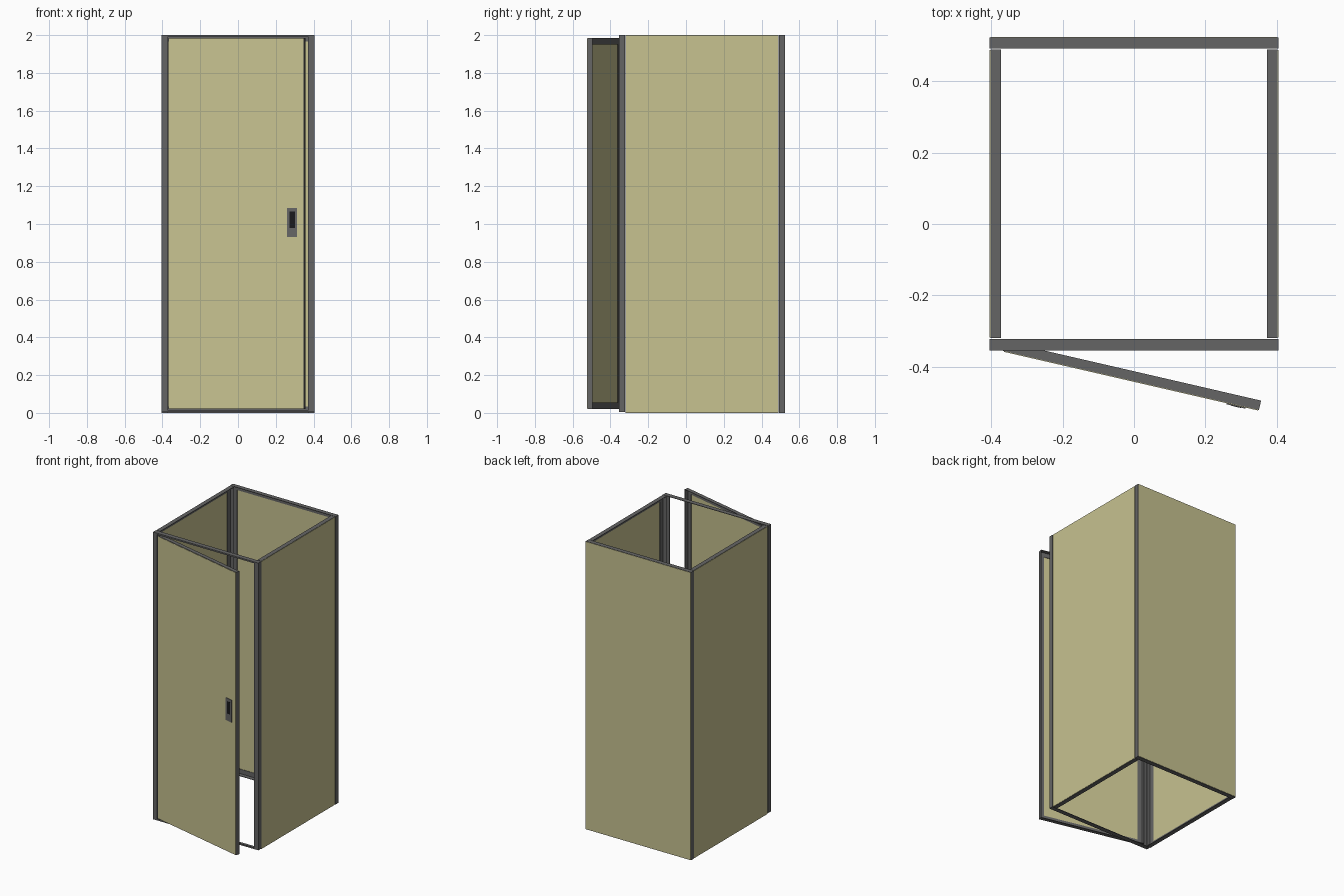
import bpy, bmesh, math
from mathutils import Matrix

if "Cube" in bpy.data.objects:
    bpy.data.objects.remove(bpy.data.objects["Cube"])

T = 0.003       # steel thickness
SKIN = 0.002    # sheet thickness


def material(name, rgb):
    m = bpy.data.materials.new(name)
    m.diffuse_color = (*rgb, 1)
    m.use_nodes = True
    m.node_tree.nodes["Principled BSDF"].inputs["Base Color"].default_value = m.diffuse_color
    return m


STEEL = material("dark_steel", (0.13, 0.13, 0.13))
KHAKI = material("khaki_sheet", (0.57, 0.54, 0.28))
BLACK = material("black_recess", (0.01, 0.01, 0.012))


def finish(name, bm, mat, matrix):
    bmesh.ops.recalc_face_normals(bm, faces=bm.faces)
    me = bpy.data.meshes.new(name)
    bm.to_mesh(me)
    bm.free()
    me.materials.append(mat)
    ob = bpy.data.objects.new(name, me)
    ob.matrix_world = matrix
    bpy.context.collection.objects.link(ob)
    return ob


def box(name, lo, hi, mat, matrix):
    bm = bmesh.new()
    bmesh.ops.create_cube(bm, size=1)
    for v in bm.verts:
        v.co = [(a + b) / 2 + c * (b - a) for a, b, c in zip(lo, hi, v.co)]
    return finish(name, bm, mat, matrix)


def angle_frame(name, w, h, depth, y0, leg_x, leg_z, matrix):
    """Mitred rectangle of L-section steel, flange at the outer face."""
    profile = [(0, y0), (1, y0), (1, y0 + T), (None, y0 + T), (None, depth), (0, depth)]
    bm = bmesh.new()
    rings = []
    for sx, sz in ((0, 0), (1, 0), (1, 1), (0, 1)):
        ring = []
        for k, y in profile:
            ix = T if k is None else k * leg_x
            iz = T if k is None else k * leg_z
            ring.append(bm.verts.new((w - ix if sx else ix, y, h - iz if sz else iz)))
        rings.append(ring)
    n = len(profile)
    for i in range(4):
        a, b = rings[i], rings[(i + 1) % 4]
        for j in range(n):
            k = (j + 1) % n
            bm.faces.new((a[j], a[k], b[k], b[j]))
    return finish(name, bm, STEEL, matrix)


def place(x, y, z, degrees):
    return Matrix.Translation((x, y, z)) @ Matrix.Rotation(math.radians(degrees), 4, 'Z')


def clad_wall(name, w, h, depth, matrix, margin=0.002):
    """Angle frame with a thin sheet on its outer face."""
    angle_frame(name + "_frame", w, h, depth, SKIN, 0.034, 0.034, matrix)
    box(name + "_sheet", (margin, 0, margin), (w - margin, SKIN, h - margin), KHAKI, matrix)


# Three fixed walls
clad_wall("back_wall", 0.81, 2.0, 0.033, place(0.405, 0.525, 0, 180))
clad_wall("right_wall", 0.81, 2.0, 0.032, place(0.405, -0.32, 0, 90))
clad_wall("left_wall", 0.81, 2.0, 0.032, place(-0.405, 0.49, 0, -90))

# Door surround with slim top and bottom rails
angle_frame("door_surround", 0.81, 1.995, 0.032, 0, 0.033, 0.01, place(-0.405, -0.355, 0.005, 0))

# Door standing ajar, hinged on the left
door = place(-0.368, -0.358, 0.02, -13)
clad_wall("door", 0.737, 1.965, 0.029, door, 0.003)

# Recessed pull on the door
box("pull_plate", (0.645, -0.003, 0.91), (0.699, 0.001, 1.066), STEEL, door)
box("pull_recess", (0.659, -0.004, 0.96), (0.687, 0.0, 1.046), BLACK, door)
